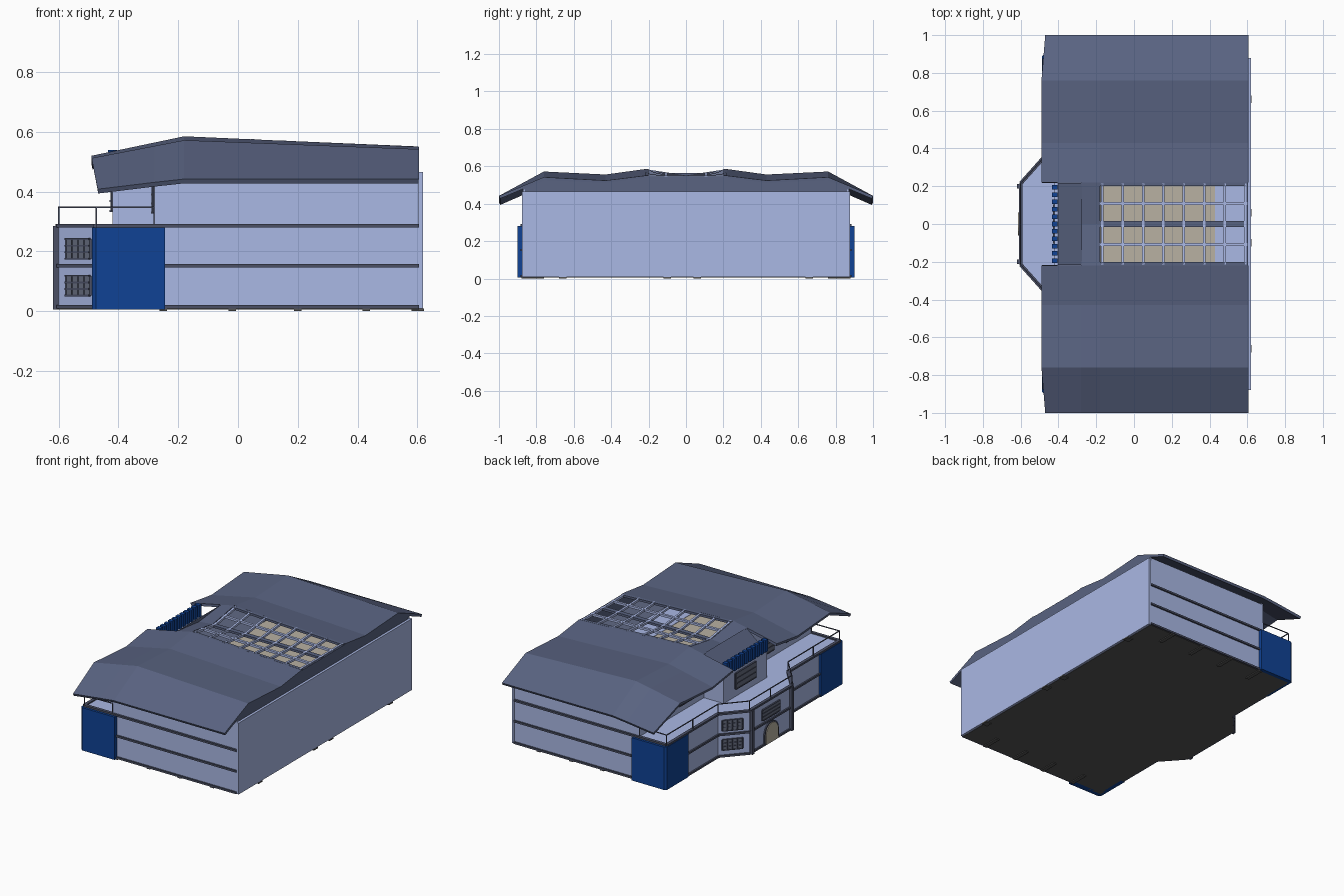
import bpy, bmesh, math
from mathutils import Vector

if "Cube" in bpy.data.objects:
    bpy.data.objects.remove(bpy.data.objects["Cube"])

def material(name, r, g, b):
    m = bpy.data.materials.new(name)
    m.diffuse_color = (r, g, b, 1)
    m.use_nodes = True
    m.node_tree.nodes["Principled BSDF"].inputs["Base Color"].default_value = m.diffuse_color
    return m

WALL = material("wall_paint", 0.40, 0.48, 0.78)
ROOF = material("roof_slate", 0.10, 0.125, 0.22)
TRIM = material("dark_trim", 0.07, 0.08, 0.13)
PANE = material("window_glass", 0.13, 0.15, 0.21)
BLUE = material("blue_panel", 0.005, 0.055, 0.30)
BASE = material("base_grey", 0.09, 0.09, 0.09)
BEIGE = material("beige_floor", 0.48, 0.44, 0.36)

def finish(name, bm, mat):
    me = bpy.data.meshes.new(name)
    bm.to_mesh(me)
    bm.free()
    me.materials.append(mat)
    ob = bpy.data.objects.new(name, me)
    bpy.context.collection.objects.link(ob)
    return ob

def extrude(name, pts, axis, lo, hi, mat):
    """Extrude a 2D outline along x, y or z."""
    def place(p, d):
        return {'x': (d, p[0], p[1]), 'y': (p[0], d, p[1]), 'z': (p[0], p[1], d)}[axis]
    bm = bmesh.new()
    a = [bm.verts.new(place(p, lo)) for p in pts]
    b = [bm.verts.new(place(p, hi)) for p in pts]
    bm.faces.new(a)
    bm.faces.new(b)
    n = len(pts)
    for i in range(n):
        bm.faces.new((a[i], a[(i + 1) % n], b[(i + 1) % n], b[i]))
    bmesh.ops.recalc_face_normals(bm, faces=bm.faces)
    return finish(name, bm, mat)

def box(name, x0, x1, y0, y1, z0, z1, mat):
    return extrude(name, [(x0, y0), (x1, y0), (x1, y1), (x0, y1)], 'z', z0, z1, mat)

def beams(name, items, mat):
    """Many bars in one object; each item is (start, end, width, height)."""
    bm = bmesh.new()
    for a, b, w, h in items:
        a, b = Vector(a), Vector(b)
        u = (b - a).normalized()
        ref = Vector((1, 0, 0)) if abs(u.z) > 0.9 else Vector((0, 0, 1))
        s = u.cross(ref).normalized()
        t = s.cross(u)
        ring = [[bm.verts.new(p + s * w / 2 * i + t * h / 2 * j)
                 for i, j in ((-1, -1), (1, -1), (1, 1), (-1, 1))] for p in (a, b)]
        bm.faces.new(ring[0])
        bm.faces.new(ring[1])
        for k in range(4):
            bm.faces.new((ring[0][k], ring[0][(k + 1) % 4], ring[1][(k + 1) % 4], ring[1][k]))
    bmesh.ops.recalc_face_normals(bm, faces=bm.faces)
    return finish(name, bm, mat)

def window(name, c, t, w, h, cols=4, rows=3):
    """Glazed panel with a grid of bars; t is its horizontal direction."""
    c, t, up = Vector(c), Vector((t[0], t[1], 0)).normalized(), Vector((0, 0, 1))
    beams(name + "_glass", [(c - t * w / 2, c + t * w / 2, 0.010, h)], PANE)
    bars = []
    for i in range(cols + 1):
        p = c + t * w * (i / cols - 0.5)
        bars.append((p - up * h / 2, p + up * h / 2, 0.006 if abs(t.x) > 0.9 else 0.016, 0.006))
    for j in range(rows + 1):
        p = c + up * h * (j / rows - 0.5)
        bars.append((p - t * w / 2, p + t * w / 2, 0.016, 0.006))
    beams(name + "_bars", bars, TRIM)

# lower storeys with the projecting bay
half = [(0.605, 0.875), (-0.475, 0.875), (-0.475, 0.355), (-0.60, 0.215)]
outline = half + [(x, -y) for x, y in reversed(half)]
extrude("lower_storeys", outline, 'z', 0.012, 0.283, WALL)
extrude("base_plate", outline, 'z', 0.006, 0.012, BASE)
box("hall_floor", -0.27, 0.43, -0.86, 0.86, 0.284, 0.292, BEIGE)
box("hall_back_floor", 0.43, 0.604, -0.86, 0.86, 0.284, 0.294, WALL)

# storey bands following the outline, and bay pilasters
bands = []
for z in (0.014, 0.152, 0.285):
    for p, q in zip(outline, outline[1:]):
        bands.append(((*p, z), (*q, z), 0.02, 0.012))
beams("storey_bands", bands, TRIM)
beams("bay_pilasters", [((-0.608, s * 0.2, 0.006), (-0.608, s * 0.2, 0.285), 0.022, 0.022)
                        for s in (-1, 1)], TRIM)

# thin feet strips under the base
feet = [((x, s * 0.88, 0.004), (x, s * 0.76, 0.004), 0.025, 0.008)
        for x in (-0.25, -0.02, 0.2, 0.43) for s in (-1, 1)]
feet += [((0.58, y, 0.004), (0.622, y, 0.004), 0.04, 0.008) for y in (-0.66, -0.1, 0.06, 0.66)]
beams("feet", feet, BASE)

for s, side in ((1, "left"), (-1, "right")):
    # blue corner wrap with a chamfered corner
    extrude("blue_corner_" + side,
            [(-0.245, s * 0.86), (-0.245, s * 0.9), (-0.475, s * 0.9), (-0.488, s * 0.888),
             (-0.488, s * 0.67), (-0.46, s * 0.67), (-0.46, s * 0.86)], 'z', 0.006, 0.28, BLUE)
    # slanted bay windows and upper windows
    for z in (0.085, 0.208):
        window("bay_window_%s_%d" % (side, z * 1000), (-0.534, s * 0.289, z), (0.125, s * 0.14), 0.12, 0.066)
    for y in (0.40, 0.68):
        window("upper_window_%s_%d" % (side, y * 100), (-0.284, s * y, 0.375), (0, 1), 0.16, 0.09)
    # side wall of the top storey
    box("upper_side_wall_" + side, -0.28, 0.605, s * 0.86, s * 0.872, 0.285, 0.475, WALL)

# bay front: upper window and arched door
window("bay_front_window", (-0.602, 0, 0.208), (0, 1), 0.17, 0.066)
def arch(r, h):
    return [(-r, 0.012), (r, 0.012)] + [(r * math.cos(i * math.pi / 10), h + r * math.sin(i * math.pi / 10))
                                        for i in range(11)]
extrude("door_surround", arch(0.072, 0.07), 'x', -0.608, -0.598, TRIM)
extrude("door", arch(0.062, 0.07), 'x', -0.613, -0.6, BEIGE)

# terrace railing
path = [(-0.28, 0.87)] + half[1:]
path = path + [(x, -y) for x, y in reversed(path)]
rails = [((*p, 0.348), (*q, 0.348), 0.005, 0.005) for p, q in zip(path, path[1:])]
posts = path + [(-0.475, s * 0.61) for s in (-1, 1)] + [(-0.60, 0)]
rails += [((*p, 0.285), (*p, 0.348), 0.005, 0.005) for p in posts]
beams("terrace_railing", rails, TRIM)

# roof surface: for each |y| the height at front, ridge and back
YS = [0, 0.22, 0.43, 0.76, 1.0]
XS = [-0.49, -0.28, -0.18, 0.605]
FRONT = [0.52, 0.52, 0.49, 0.512, 0.408]
MID = [0.55, 0.585, 0.556, 0.572, 0.442]
BACK = [0.549, 0.55, 0.524, 0.542, 0.442]

def roof_z(x, y):
    y = abs(y)
    i = max(k for k in range(4) if YS[k] <= y)
    f = (y - YS[i]) / (YS[i + 1] - YS[i])
    a, m, b = [t[i] + (t[i + 1] - t[i]) * f for t in (FRONT, MID, BACK)]
    return a + (m - a) * (x + 0.49) / 0.31 if x < -0.18 else m + (b - m) * (x + 0.18) / 0.785

ys = [-y for y in reversed(YS[1:])] + YS
bm = bmesh.new()
grid = [[bm.verts.new((-0.47 if i == 0 and abs(y) == 1 else x, y, roof_z(x, y))) for y in ys]
        for i, x in enumerate(XS)]
for i in range(3):
    for j in range(8):
        if j in (3, 4) and i != 1:      # front notch and skylight opening
            continue
        bm.faces.new((grid[i][j], grid[i + 1][j], grid[i + 1][j + 1], grid[i][j + 1]))
bmesh.ops.delete(bm, geom=[v for v in bm.verts if not v.link_faces], context='VERTS')
roof = finish("roof", bm, ROOF)
mod = roof.modifiers.new("thickness", 'SOLIDIFY')
mod.thickness = 0.016
mod.offset = -1

# end walls reaching up to the roof
prof = [-0.872, -0.76, -0.43, -0.22, 0, 0.22, 0.43, 0.76, 0.872]
extrude("upper_front_wall", [(0.872, 0.285), (-0.872, 0.285)] +
        [(y, roof_z(-0.28, y) - 0.016) for y in prof], 'x', -0.28, -0.27, WALL)
box("back_wall", 0.604, 0.62, -0.878, 0.878, 0.008, 0.465, WALL)
extrude("back_gable", [(0.872, 0.46), (-0.872, 0.46)] +
        [(y, roof_z(0.605, y) - 0.004) for y in prof], 'x', 0.592, 0.6045, ROOF)

# skylight bars over the central valley
def on_roof(x, y):
    return (x, y, roof_z(x, y) - 0.006)
bars, edges = [], []
for s in (-1, 1):
    for k in range(8):
        x = -0.168 + k * 0.108
        bars.append((on_roof(x, 0), on_roof(x, s * 0.215), 0.013, 0.014))
    bars.append((on_roof(-0.18, s * 0.108), on_roof(0.6, s * 0.108), 0.016, 0.014))
    edges.append((on_roof(-0.18, s * 0.21), on_roof(0.6, s * 0.21), 0.02, 0.014))
edges.append((on_roof(-0.18, 0), on_roof(0.6, 0), 0.03, 0.014))
beams("skylight_bars", bars, WALL)
beams("skylight_frame", edges, ROOF)

# central dormer in the roof notch, topped by a row of plain blue slats
box("dormer", -0.42, -0.275, -0.218, 0.218, 0.285, 0.462, WALL)
extrude("dormer_roof", [(-0.405, 0.46), (-0.275, 0.46), (-0.275, 0.565)], 'y', -0.218, 0.218, ROOF)
window("dormer_window", (-0.422, 0, 0.385), (0, 1), 0.2, 0.1)
beams("blue_slats", [((-0.42, -0.195 + i * 0.039, 0.462), (-0.42, -0.195 + i * 0.039, 0.54), 0.024, 0.03)
                     for i in range(11)], BLUE)
